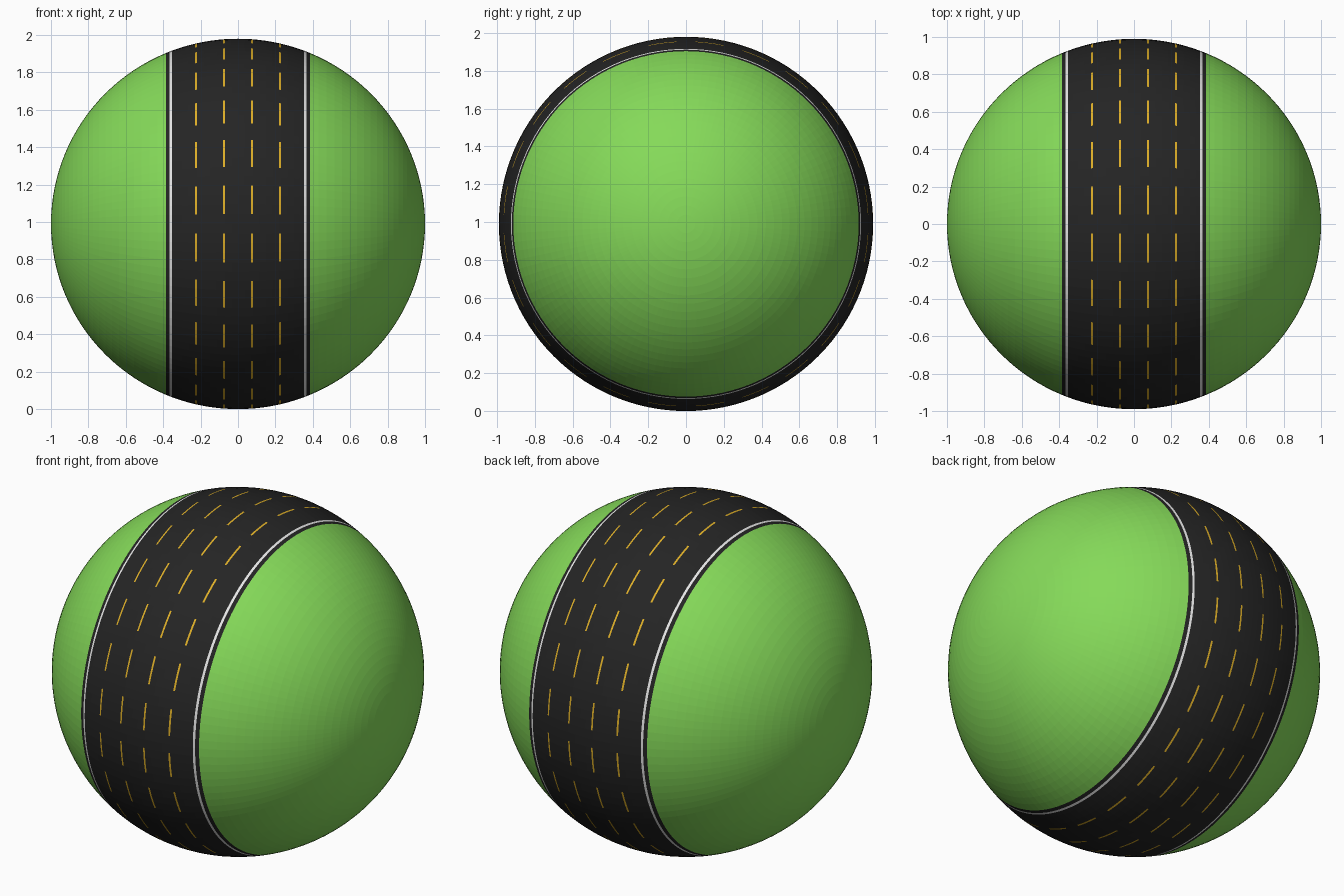
import bpy, bmesh, math

if "Cube" in bpy.data.objects:
    bpy.data.objects.remove(bpy.data.objects["Cube"])

SEG = 120            # 3 degree steps around the x axis
R, RX = 0.99, 1.0    # radius of the ring, half width along x
EDGE = 0.385         # half width of the road


def material(name, rgb):
    m = bpy.data.materials.new(name)
    m.diffuse_color = (*rgb, 1)
    m.use_nodes = True
    m.node_tree.nodes["Principled BSDF"].inputs["Base Color"].default_value = m.diffuse_color
    return m


green = material("grass green", (0.235, 0.70, 0.10))
black = material("asphalt black", (0.018, 0.018, 0.018))
yellow = material("lane yellow", (0.72, 0.42, 0.02))
white = material("line white", (0.85, 0.85, 0.85))


def revolve(name, xs, mats, rule):
    """Spin the ball's profile at stations xs around the x axis."""
    bm = bmesh.new()
    rings = []
    for x in xs:
        r = R * math.sqrt(max(0, 1 - (x / RX) ** 2))
        if r < 1e-4:
            rings.append([bm.verts.new((x, 0, R))] * SEG)
        else:
            rings.append([bm.verts.new((x, r * math.cos(2 * math.pi * i / SEG),
                                        R + r * math.sin(2 * math.pi * i / SEG)))
                          for i in range(SEG)])
    for k in range(len(xs) - 1):
        a, b = rings[k], rings[k + 1]
        for i in range(SEG):
            j = (i + 1) % SEG
            quad = list(dict.fromkeys((a[i], a[j], b[j], b[i])))
            f = bm.faces.new(quad)
            f.material_index = rule((xs[k] + xs[k + 1]) / 2, i)
    bmesh.ops.recalc_face_normals(bm, faces=bm.faces)
    # make sure the open shells face outwards
    f = next(iter(bm.faces))
    c = f.calc_center_median()
    c.z -= R
    if f.normal.dot(c) < 0:
        bmesh.ops.reverse_faces(bm, faces=bm.faces)
    me = bpy.data.meshes.new(name)
    bm.to_mesh(me)
    bm.free()
    for m in mats:
        me.materials.append(m)
    ob = bpy.data.objects.new(name, me)
    bpy.context.collection.objects.link(ob)
    return ob


# Green caps on both sides
t0 = math.acos(EDGE / RX)
cap = [RX * math.cos(t0 * (1 - k / 24)) for k in range(25)]
revolve("right_grass_cap", cap, [green], lambda x, i: 0)
revolve("left_grass_cap", [-x for x in reversed(cap)], [green], lambda x, i: 0)

# Road band with lane dashes and solid edge lines
half = [0.0, 0.035, 0.07, 0.08, 0.115, 0.15, 0.185, 0.22, 0.23,
        0.265, 0.30, 0.33, 0.353, 0.365, EDGE]
stations = [-x for x in reversed(half[1:])] + half


def paint(x, i):
    x = abs(x)
    if 0.353 < x < 0.365:
        return 2
    lane = 0.07 < x < 0.08 or 0.22 < x < 0.23
    return 1 if lane and 1 <= i % 5 <= 3 else 0


revolve("road_band", stations, [black, yellow, white], paint)
